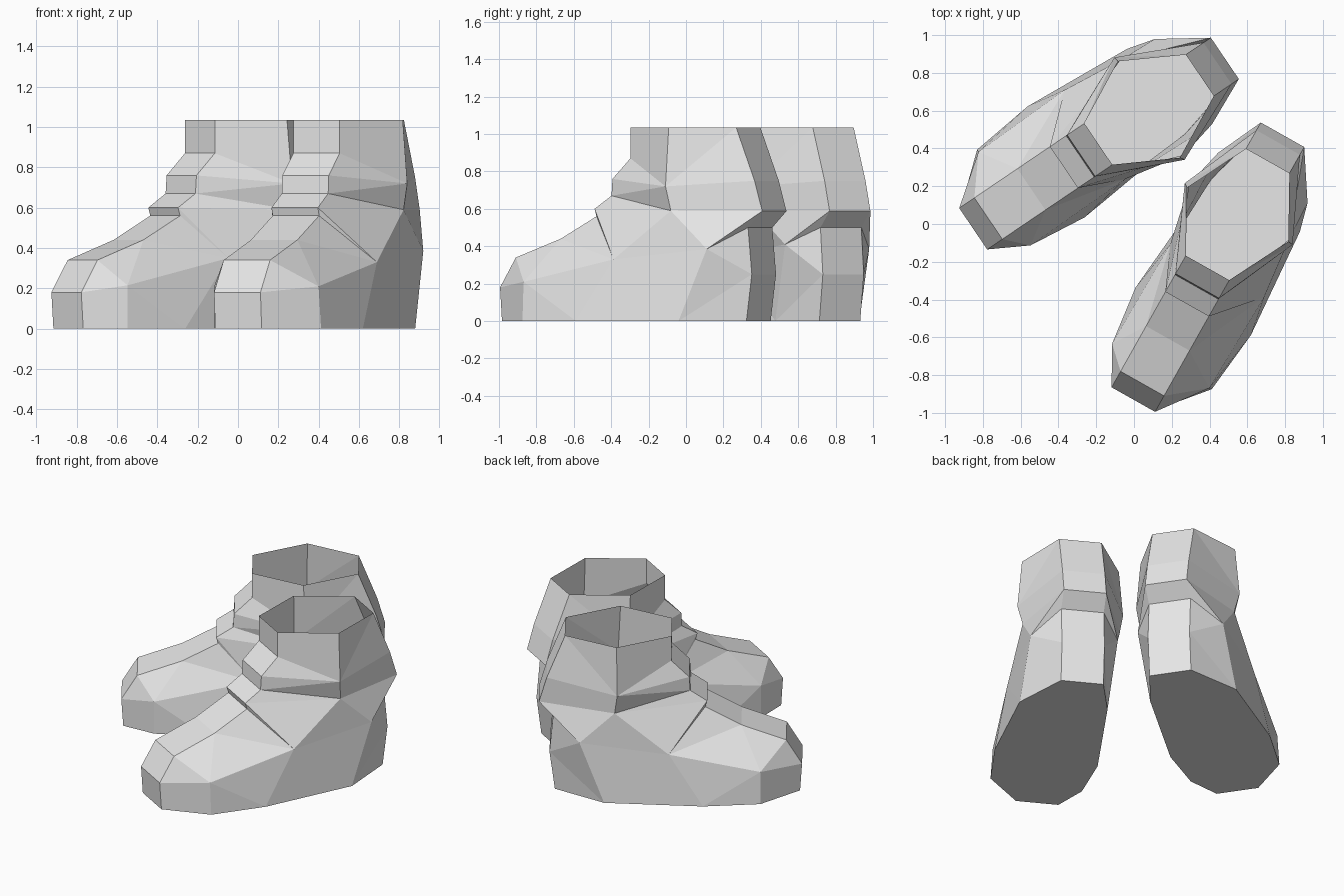
import bpy, bmesh, math

cube = bpy.data.objects.get("Cube")
if cube:
    bpy.data.objects.remove(cube, do_unlink=True)

# One plain grey for both boots
grey = bpy.data.materials.new("light grey")
grey.use_nodes = True
grey.diffuse_color = (0.8, 0.8, 0.8, 1)
grey.node_tree.nodes["Principled BSDF"].inputs["Base Color"].default_value = (0.8, 0.8, 0.8, 1)

# Centre strips as (length position, height); the heel is on the plus side
FRONT = [(-0.80, 0), (-0.812, 0.18), (-0.715, 0.34), (-0.44, 0.44), (-0.22, 0.56),
         (-0.232, 0.60), (-0.128, 0.67), (-0.122, 0.76), (-0.012, 0.87), (-0.012, 1.035)]
HEEL = [(0.70, 0), (0.733, 0.25), (0.71, 0.50), (0.797, 0.588), (0.75, 0.75), (0.637, 1.035)]
HALF = 0.132  # half width of the strips

# Side points as (length position, sideways, height), one set per side
OUTER = {"rim": (0.32, 0.304, 1.035), "collar": (0.316, 0.332, 0.72), "ankle": (0.332, 0.302, 0.59),
         "notch": (0.547, 0.293, 0.385), "crease": (0.0, 0.337, 0.33), "toe": (-0.561, 0.321, 0.21),
         "toe_sole": (-0.56, 0.335, 0), "ball_sole": (-0.209, 0.375, 0), "arch_sole": (0.396, 0.332, 0)}
INNER = {"rim": (0.305, -0.302, 1.035), "collar": (0.32, -0.325, 0.72), "ankle": (0.332, -0.302, 0.59),
         "notch": (0.547, -0.25, 0.41), "crease": (0.0, -0.233, 0.35), "toe": (-0.61, -0.243, 0.215),
         "toe_sole": (-0.61, -0.243, 0), "ball_sole": (-0.29, -0.281, 0), "arch_sole": (0.40, -0.213, 0)}

# Side panels by corner name; f and h number the rows of the front and heel strips
TOE_PANELS = ["f0 f1 toe toe_sole", "f1 f2 toe", "f2 f3 toe", "f3 crease toe",
              "f3 f4 crease", "f4 f5 crease", "f5 ankle crease"]
COLLAR_PANELS = ["f5 f6 ankle", "f6 f7 collar", "f6 collar ankle", "f7 f8 collar",
                 "f8 f9 rim collar", "ankle h3 h4 collar", "collar h4 h5", "collar h5 rim"]
FOOT_PANELS = ["toe toe_sole ball_sole", "toe ball_sole crease", "crease ball_sole arch_sole",
               "crease arch_sole notch", "crease notch ankle", "ankle notch h3"]
HEEL_PANELS = ["notch h2 h3", "notch h1 h2", "notch arch_sole h1", "arch_sole h0 h1"]


def build_boot(name, mirror, location, angle):
    # The outer side faces local y times mirror
    bm = bmesh.new()
    sides = []
    for sign, points in ((1, OUTER), (-1, INNER)):
        side = {k: bm.verts.new((u, v * mirror, z)) for k, (u, v, z) in points.items()}
        for prefix, strip in (("f", FRONT), ("h", HEEL)):
            for i, (u, z) in enumerate(strip):
                side[prefix + str(i)] = bm.verts.new((u, sign * HALF * mirror, z))
        sides.append(side)
    a, b = sides
    # Side panels
    for side in sides:
        for panel in TOE_PANELS + COLLAR_PANELS + FOOT_PANELS + HEEL_PANELS:
            bm.faces.new([side[k] for k in panel.split()])
    # Front and heel strips
    for prefix, strip in (("f", FRONT), ("h", HEEL)):
        for i in range(len(strip) - 1):
            lo, hi = prefix + str(i), prefix + str(i + 1)
            bm.faces.new([a[lo], a[hi], b[hi], b[lo]])
    # Flat sole, also the floor seen through the open top
    outline = ["f0", "toe_sole", "ball_sole", "arch_sole", "h0"]
    sole = bm.faces.new([a[k] for k in outline] + [b[k] for k in reversed(outline)])
    bmesh.ops.recalc_face_normals(bm, faces=bm.faces)
    sole.normal_update()
    if sole.normal.z > 0:
        bmesh.ops.reverse_faces(bm, faces=bm.faces)
    mesh = bpy.data.meshes.new(name)
    bm.to_mesh(mesh)
    bm.free()
    mesh.materials.append(grey)
    boot = bpy.data.objects.new(name, mesh)
    boot.location = location
    boot.rotation_euler.z = math.radians(angle)
    bpy.context.collection.objects.link(boot)


build_boot("left_boot", -1, (0.395, -0.222, 0), 60.6)
build_boot("right_boot", 1, (-0.179, 0.430, 0), 34.1)
